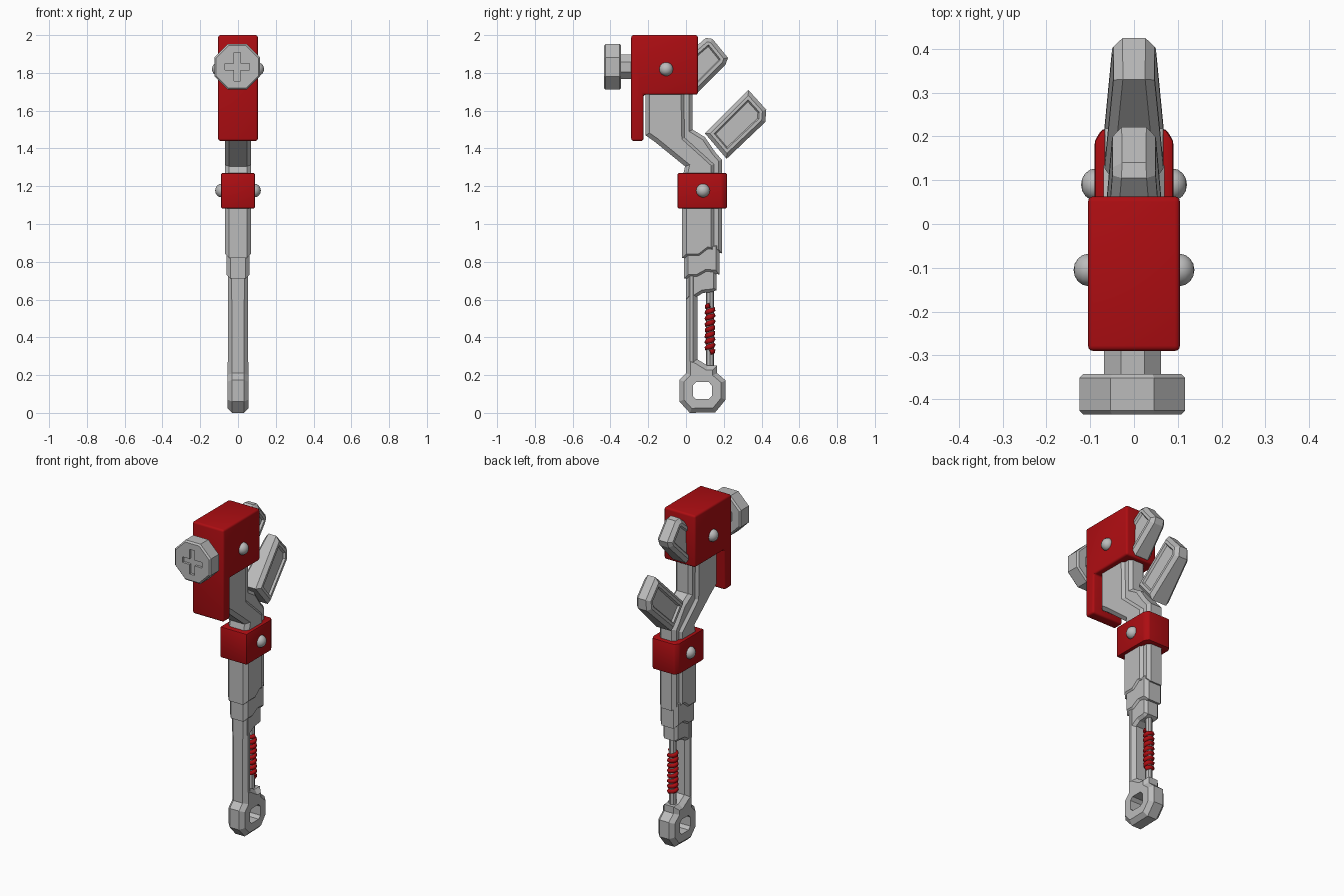
import bpy, bmesh, math
from mathutils import Matrix, Vector

if "Cube" in bpy.data.objects:
    bpy.data.objects.remove(bpy.data.objects["Cube"])


def material(name, rgb):
    m = bpy.data.materials.new(name)
    m.diffuse_color = (*rgb, 1)
    m.use_nodes = True
    m.node_tree.nodes["Principled BSDF"].inputs["Base Color"].default_value = m.diffuse_color
    return m


GREY = material("steel grey", (0.5, 0.5, 0.5))
RED = material("deep red", (0.42, 0.004, 0.006))


def finish(name, bm, mat, smooth=False):
    bmesh.ops.recalc_face_normals(bm, faces=bm.faces[:])
    me = bpy.data.meshes.new(name)
    bm.to_mesh(me)
    bm.free()
    me.materials.append(mat)
    ob = bpy.data.objects.new(name, me)
    bpy.context.collection.objects.link(ob)
    if smooth:
        bpy.ops.object.select_all(action='DESELECT')
        bpy.context.view_layer.objects.active = ob
        ob.select_set(True)
        bpy.ops.object.shade_smooth_by_angle(angle=math.radians(35))
    return ob


def prism(name, pts, half, mat=GREY, chamfer=0.0, rounded=False, panel=False):
    """Extrude a (y, z) side profile across x; half may be a function of (y, z)."""
    width = half if callable(half) else (lambda y, z: half)
    bm = bmesh.new()
    left = [bm.verts.new((-width(y, z), y, z)) for y, z in pts]
    right = [bm.verts.new((width(y, z), y, z)) for y, z in pts]
    bm.faces.new(left)
    bm.faces.new(right[::-1])
    n = len(pts)
    for i in range(n):
        j = (i + 1) % n
        bm.faces.new((left[j], left[i], right[i], right[j]))
    bmesh.ops.recalc_face_normals(bm, faces=bm.faces[:])
    if chamfer:
        edges = [e for e in bm.edges
                 if rounded or e.verts[0].co.x * e.verts[1].co.x > 0]
        bmesh.ops.bevel(bm, geom=edges, offset=chamfer, affect='EDGES',
                        segments=3 if rounded else 1, profile=0.5, clamp_overlap=True)
    if panel:
        # sunken panel on each flat side
        for s in (-1, 1):
            side = max(bm.faces, key=lambda f: f.calc_area() * (f.normal.x * s > 0.9))
            bmesh.ops.inset_region(bm, faces=[side], thickness=0.016, use_even_offset=True)
            bmesh.ops.inset_region(bm, faces=[side], thickness=0.007, depth=-0.012,
                                   use_even_offset=True)
    return finish(name, bm, mat, rounded)


def box(y0, y1, z0, z1):
    return [(y0, z0), (y1, z0), (y1, z1), (y0, z1)]


def cut(ob, cutter):
    mod = ob.modifiers.new("cut", 'BOOLEAN')
    mod.operation = 'DIFFERENCE'
    mod.solver = 'EXACT'
    mod.object = cutter
    bpy.context.view_layer.objects.active = ob
    bpy.ops.object.modifier_apply(modifier=mod.name)
    bpy.data.objects.remove(cutter, do_unlink=True)


def octagon(name, x, z, y0, y1, apothem, chamfer=0.0):
    """Eight-sided cylinder along y."""
    bm = bmesh.new()
    r = apothem / math.cos(math.pi / 8)
    m = (Matrix.Translation((x, (y0 + y1) / 2, z)) @ Matrix.Rotation(math.pi / 2, 4, 'X')
         @ Matrix.Rotation(math.pi / 8, 4, 'Z'))
    bmesh.ops.create_cone(bm, cap_ends=True, segments=8, radius1=r, radius2=r,
                          depth=y1 - y0, matrix=m)
    if chamfer:
        rims = [e for e in bm.edges if abs(e.verts[0].co.y - e.verts[1].co.y) < 1e-4]
        bmesh.ops.bevel(bm, geom=rims, offset=chamfer, segments=1, affect='EDGES')
    return finish(name, bm, GREY)


def rivets(name, x, y, z):
    bm = bmesh.new()
    for s in (-1, 1):
        m = Matrix.Translation((s * x, y, z)) @ Matrix.Diagonal((0.034, 0.037, 0.037, 1)) \
            @ Matrix.Rotation(math.pi / 2, 4, 'Y')
        bmesh.ops.create_uvsphere(bm, u_segments=14, v_segments=8, radius=1, matrix=m)
    finish(name, bm, GREY, True)


# red head block with the long front plate
prism("head_cover", [(-.29, 1.44), (-.225, 1.44), (-.225, 1.685), (.063, 1.685),
                     (.063, 2.0), (-.29, 2.0)], 0.105, RED, 0.012, True)
rivets("head_rivets", 0.104, -0.105, 1.82)

# bolt on the front with a cross recess
octagon("bolt_shank", -0.003, 1.832, -0.36, -0.27, 0.065)
bolt = octagon("bolt_head", -0.004, 1.832, -0.435, -0.343, 0.121, 0.009)
for hx, hz in ((0.066, 0.017), (0.017, 0.075)):
    slot = prism("slot_cutter", box(-.5, -.42, 1.832 - hz, 1.832 + hz), hx)
    slot.location.x = -0.004
    bpy.context.view_layer.update()
    cut(bolt, slot)

# bent neck: wide front body and narrower back ridge
prism("neck", [(-.215, 1.72), (-.215, 1.47), (-.165, 1.435), (-.005, 1.305), (-.02, 1.24),
               (-.02, .82), (.075, .82), (.12, .855), (.155, .85), (.155, 1.32),
               (.0, 1.46), (-.005, 1.72)], 0.07, chamfer=0.024)
prism("neck_ridge", [(-.1, 1.72), (-.1, 1.5), (.07, 1.3), (.07, .86), (.12, .855),
                     (.19, .845), (.19, 1.34), (.155, 1.38), (.1, 1.46), (.035, 1.5),
                     (.035, 1.72)], 0.055, chamfer=0.018)

# angled fins behind the head, tapering toward the tips
taper = lambda y, z: 0.07 - 0.045 * max(0, (y + z - 1.55)) / 0.9
prism("upper_fin", [(-.02, 1.9), (.03, 1.92), (.105, 1.985), (.14, 1.98), (.222, 1.88),
                    (.21, 1.845), (.065, 1.7), (-.02, 1.7)],
      lambda y, z: 0.066 - 0.04 * (y + z - 1.7) / 0.9, chamfer=0.02, panel=True)
prism("lower_fin", [(.10, 1.48), (.33, 1.71), (.425, 1.605), (.42, 1.54), (.215, 1.345)],
      taper, chamfer=0.02, panel=True)

# red clamp band, back corners chamfered by a plan outline
bm = bmesh.new()
plan = [(-.09, -.045), (.09, -.045), (.09, .19), (.073, .217), (-.073, .217), (-.09, .19)]
base = bm.faces.new([bm.verts.new((x, y, 1.082)) for x, y in plan])
up = bmesh.ops.extrude_face_region(bm, geom=[base])
bmesh.ops.translate(bm, vec=Vector((0, 0, .188)),
                    verts=[v for v in up["geom"] if isinstance(v, bmesh.types.BMVert)])
bmesh.ops.recalc_face_normals(bm, faces=bm.faces[:])
bmesh.ops.bevel(bm, geom=bm.edges[:], offset=0.008, segments=2, profile=0.5, affect='EDGES')
finish("clamp_band", bm, RED, True)
rivets("band_rivets", 0.087, 0.09, 1.177)

# stepped collars under the neck
prism("collar", [(-.01, .9), (-.01, .712), (.06, .712), (.11, .74), (.178, .733),
                 (.178, .9)], 0.061, chamfer=0.02)
prism("lower_collar", [(.0, .78), (.0, .6), (.05, .61), (.09, .635), (.14, .64), (.162, .65),
                       (.162, .78)], 0.05, chamfer=0.016)

# long front shaft
prism("shaft", box(.0, .06, .17, .75), 0.053, chamfer=0.022)

# end ring with hole
ring = prism("end_ring", [(-.035, .175), (.0, .21), (.0, .3), (.055, .287), (.115, .25),
                          (.165, .25), (.165, .21), (.21, .172), (.21, .07), (.155, .003),
                          (.02, 0), (-.035, .06)], 0.055, chamfer=0.024)
cut(ring, prism("hole_cutter", [(.036, .09), (.053, .073), (.12, .073), (.137, .09),
                                (.137, .145), (.12, .163), (.053, .163), (.036, .145)], 0.2))

# thin rod inside the spring
bm = bmesh.new()
bmesh.ops.create_cone(bm, cap_ends=True, segments=8, radius1=.021, radius2=.021, depth=.44,
                      matrix=Matrix.Translation((0, .127, .44)))
finish("spring_rod", bm, GREY)

# red coil spring
turns, steps = 8, 14
curve = bpy.data.curves.new("coil_spring", 'CURVE')
curve.dimensions = '3D'
curve.bevel_depth = 0.0145
curve.bevel_resolution = 1
curve.use_fill_caps = True
spline = curve.splines.new('POLY')
spline.points.add(turns * steps)
for i, p in enumerate(spline.points):
    a = 2 * math.pi * i / steps
    p.co = (.02 * math.cos(a), .127 + .015 * math.sin(a), .32 + .25 * i / (turns * steps), 1)
curve.materials.append(RED)
coil = bpy.data.objects.new("coil_spring", curve)
bpy.context.collection.objects.link(coil)
bpy.ops.object.select_all(action='DESELECT')
bpy.context.view_layer.objects.active = coil
coil.select_set(True)
bpy.ops.object.convert(target='MESH')
